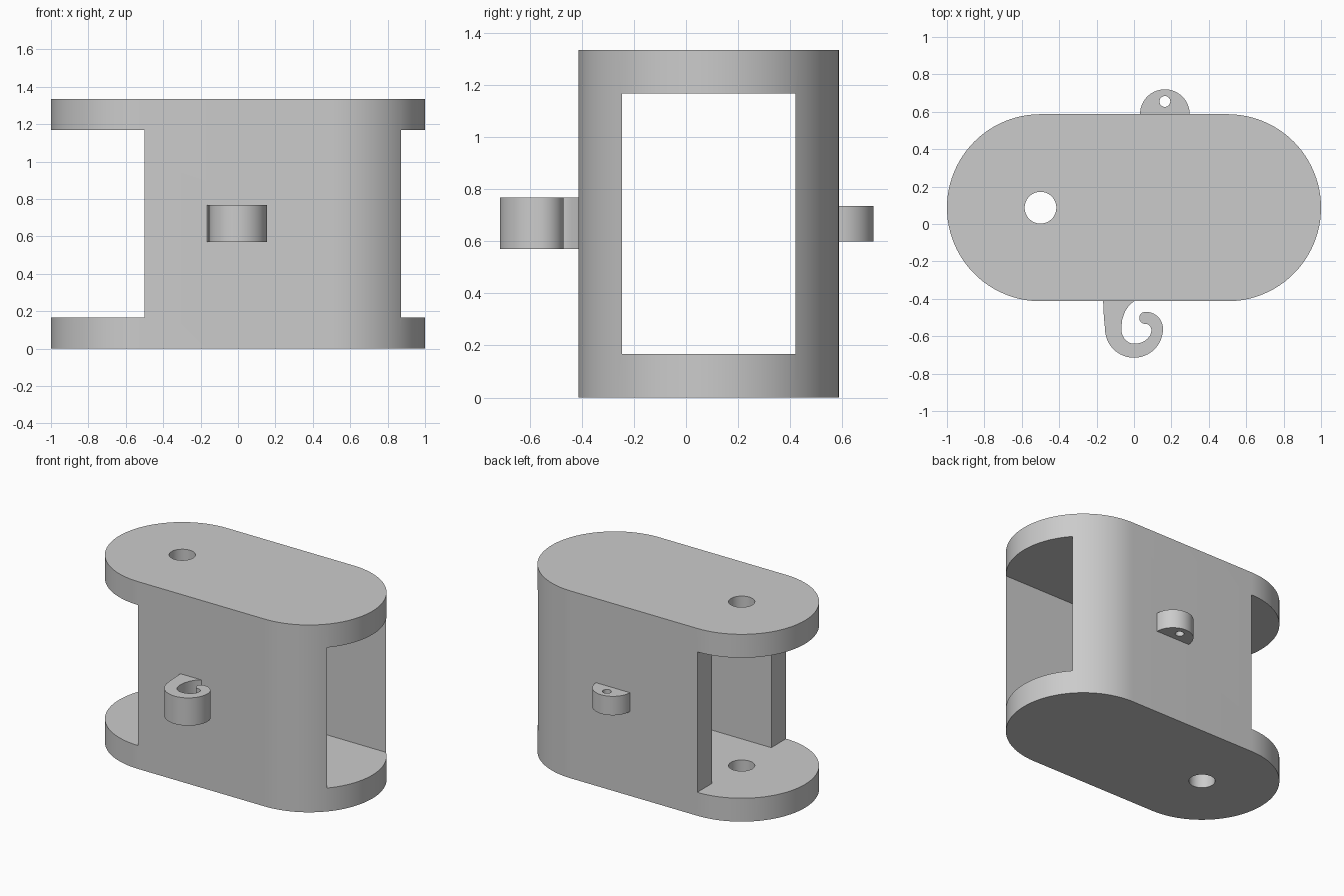
import bpy, bmesh
from math import radians, cos, sin

cube = bpy.data.objects.get("Cube")
if cube:
    bpy.data.objects.remove(cube, do_unlink=True)

# Single grey material
grey = bpy.data.materials.new("light_grey")
grey.use_nodes = True
colour = (0.6, 0.6, 0.6, 1)
grey.diffuse_color = colour
grey.node_tree.nodes["Principled BSDF"].inputs["Base Color"].default_value = colour


def arc(cx, cy, rx, start, end, steps, ry=None):
    """Points along an elliptical arc, angles in degrees."""
    ry = ry or rx
    angles = [radians(start + (end - start) * i / steps) for i in range(steps + 1)]
    return [(cx + rx * cos(a), cy + ry * sin(a)) for a in angles]


def prism(name, outline, bottom, top):
    """Extrude a plan outline between two heights."""
    bm = bmesh.new()
    face = bm.faces.new([bm.verts.new((x, y, bottom)) for x, y in outline])
    result = bmesh.ops.extrude_face_region(bm, geom=[face])
    for v in result["geom"]:
        if isinstance(v, bmesh.types.BMVert):
            v.co.z = top
    bmesh.ops.recalc_face_normals(bm, faces=bm.faces)
    mesh = bpy.data.meshes.new(name)
    bm.to_mesh(mesh)
    bm.free()
    mesh.materials.append(grey)
    obj = bpy.data.objects.new(name, mesh)
    bpy.context.collection.objects.link(obj)
    return obj


def activate(obj):
    bpy.ops.object.select_all(action="DESELECT")
    obj.select_set(True)
    bpy.context.view_layer.objects.active = obj


def cut(obj, cutter):
    """Subtract a cutter for good, then discard it."""
    cutter.hide_render = True
    mod = obj.modifiers.new("cut", "BOOLEAN")
    mod.operation = "DIFFERENCE"
    mod.solver = "EXACT"
    mod.object = cutter
    activate(obj)
    bpy.ops.object.modifier_apply(modifier=mod.name)
    bpy.data.objects.remove(cutter, do_unlink=True)


def box(x0, x1, y0, y1):
    return [(x0, y0), (x1, y0), (x1, y1), (x0, y1)]


MID, HEIGHT, PLATE = 0.087, 1.335, 0.167

# Rounded housing with a tunnel, an open end and a pin hole
housing = prism("housing",
                arc(0.5, MID, 0.5, -90, 90, 48) + arc(-0.5, MID, 0.5, 90, 270, 48),
                0, HEIGHT)
cut(housing, prism("tunnel_cutter", box(-2, 2, MID - 0.333, MID + 0.333), PLATE, HEIGHT - PLATE))
cut(housing, prism("open_end_cutter", box(-2, -0.5, -1, 1), PLATE, HEIGHT - PLATE))
cut(housing, prism("pin_hole_cutter", arc(-0.5, MID, 0.085, 0, 350, 35), -1, 2))

# Rear lug with a small eyelet
rear_lug = prism("rear_lug",
                 [(0.298, 0.57)] + arc(0.165, 0.587, 0.133, 0, 180, 32) + [(0.032, 0.57)],
                 0.6, 0.735)
cut(rear_lug, prism("eyelet_cutter", arc(0.165, 0.655, 0.029, 0, 345, 23), 0, 1))

# Curled front hook
hook_outline = (
    [(-0.165, -0.4), (-0.165, -0.413), (-0.161, -0.5)]
    + arc(0, -0.56, 0.155, 180, 360, 32)
    + arc(0.065, -0.56, 0.09, 8, 90, 12)
    + arc(0.06, -0.502, 0.032, 90, 270, 14)
    + arc(0.06, -0.567, 0.033, 85, 0, 8)
    + arc(0, -0.567, 0.093, -6, -90, 12, 0.073)
    + arc(0, -0.56, 0.068, -95, -180, 12, 0.08)
    + [(-0.063, -0.51), (-0.048, -0.468), (-0.027, -0.436), (0, -0.413), (0, -0.4)]
)
front_hook = prism("front_hook", hook_outline, 0.57, 0.768)

for part in (housing, rear_lug, front_hook):
    activate(part)
    bpy.ops.object.shade_smooth_by_angle(angle=radians(30))
